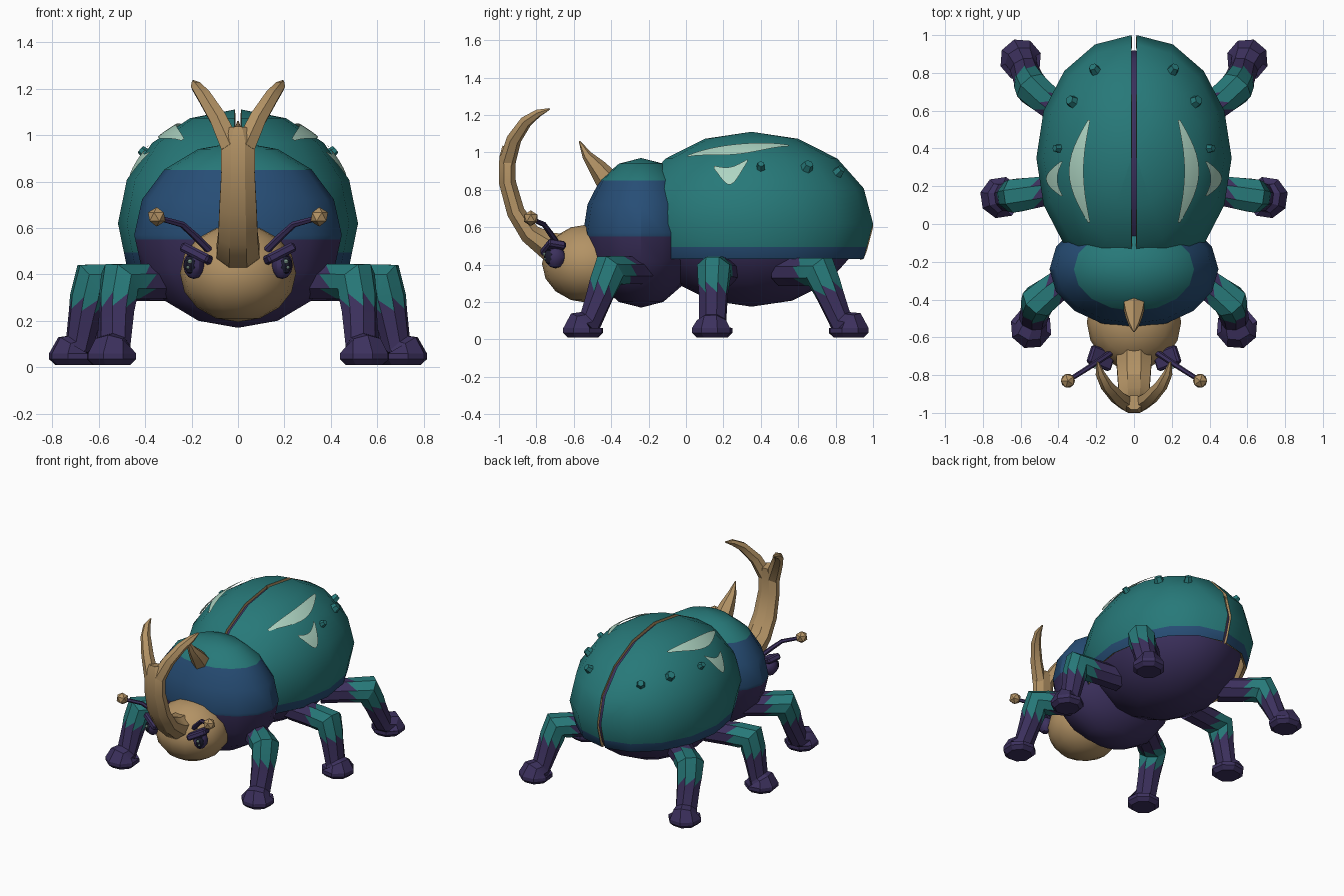
import bpy, bmesh, math
from mathutils import Vector, Matrix

if "Cube" in bpy.data.objects:
    bpy.data.objects.remove(bpy.data.objects["Cube"])


def material(name, color):
    m = bpy.data.materials.new(name)
    m.use_nodes = True
    m.diffuse_color = (*color, 1)
    m.node_tree.nodes["Principled BSDF"].inputs["Base Color"].default_value = (*color, 1)
    return m


TEAL = material("teal_shell", (0.02, 0.19, 0.19))
BLUE = material("deep_blue", (0.02, 0.075, 0.18))
PURPLE = material("dark_purple", (0.045, 0.03, 0.11))
TAN = material("horn_tan", (0.45, 0.29, 0.13))
PALE = material("pale_mint", (0.42, 0.66, 0.54))
DARK = material("eye_dark", (0.012, 0.012, 0.03))


def finish(bm, name, mats, mirror=False, angle=30, thickness=0):
    """Turn a bmesh into an object, apply its modifiers and shade it."""
    bmesh.ops.recalc_face_normals(bm, faces=bm.faces)
    mesh = bpy.data.meshes.new(name)
    bm.to_mesh(mesh)
    bm.free()
    for m in mats:
        mesh.materials.append(m)
    obj = bpy.data.objects.new(name, mesh)
    bpy.context.collection.objects.link(obj)
    bpy.ops.object.select_all(action='DESELECT')
    obj.select_set(True)
    bpy.context.view_layer.objects.active = obj
    if thickness:
        mod = obj.modifiers.new("thickness", 'SOLIDIFY')
        mod.thickness, mod.offset = thickness, -1
        mod.material_offset = mod.material_offset_rim = len(mats) - 1
        bpy.ops.object.modifier_apply(modifier=mod.name)
    if mirror:
        mod = obj.modifiers.new("mirror", 'MIRROR')
        mod.use_mirror_merge = False
        bpy.ops.object.modifier_apply(modifier=mod.name)
    bpy.ops.object.shade_smooth_by_angle(angle=math.radians(angle))
    return obj


def ellipsoid(center, radii, segments=16):
    bm = bmesh.new()
    bmesh.ops.create_uvsphere(bm, u_segments=segments, v_segments=segments // 2, radius=1)
    bmesh.ops.transform(bm, verts=bm.verts,
                        matrix=Matrix.Translation(center) @ Matrix.Diagonal((*radii, 1)))
    return bm


def cut(bm, point, normal, clear=False):
    bmesh.ops.bisect_plane(bm, geom=bm.verts[:] + bm.edges[:] + bm.faces[:], plane_co=point,
                           plane_no=normal, clear_outer=clear)


def bands(bm, levels):
    """Cut at descending heights; material index counts the levels above a face."""
    for z in levels:
        cut(bm, (0, 0, z), (0, 0, 1))
    for f in bm.faces:
        f.material_index = sum(f.calc_center_median().z < z for z in levels)


def tube(bm, rings, hint, sides=8, colored=(), zigzag=()):
    """Loft rings of (x, y, z, half width, half depth); hint is the width direction."""
    pts = [Vector(r[:3]) for r in rings]
    loops = []
    for i, r in enumerate(rings):
        a = (pts[i] - pts[max(i - 1, 0)]).normalized()
        b = (pts[min(i + 1, len(pts) - 1)] - pts[i]).normalized()
        t = (a + b).normalized()
        side = (Vector(hint) - t * t.dot(Vector(hint))).normalized()
        up = t.cross(side)
        turns = [2 * math.pi * (k + 0.5) / sides for k in range(sides)]
        loops.append([bm.verts.new(pts[i] + side * r[3] * math.cos(w) + up * r[4] * math.sin(w))
                      for w in turns])
    for i in range(len(loops) - 1):
        p, q = loops[i], loops[i + 1]
        for k in range(sides):
            n = (k + 1) % sides
            if i in zigzag:
                # the triangle that rests on the coloured ring takes the colour
                near, far = (p, q) if i - 1 in colored else (q, p)
                bm.faces.new((near[k], near[n], far[k])).material_index = 1
                bm.faces.new((near[n], far[n], far[k]))
            else:
                bm.faces.new((p[k], p[n], q[n], q[k])).material_index = int(i in colored)
    bm.faces.new(loops[0])
    bm.faces.new(loops[-1])


# Body
finish(ellipsoid((0, 0.35, 0.6), (0.47, 0.57, 0.425)), "abdomen", [PURPLE])
bm = ellipsoid((0, -0.24, 0.57), (0.447, 0.31, 0.4))
bands(bm, (0.85, 0.55))
finish(bm, "thorax", [TEAL, BLUE, PURPLE])
finish(ellipsoid((0, -0.52, 0.405), (0.25, 0.25, 0.21)), "head", [TAN])

# Wing covers: two half shells with a narrow slit between them
SHELL_C, SHELL_R = Vector((0, 0.35, 0.62)), Vector((0.503, 0.65, 0.49))
GAP = 0.014
bm = ellipsoid(SHELL_C, SHELL_R)
cut(bm, (0, 0, 0), (-1, 0, 0), True)
cut(bm, (0, 0, 0.43), (0, 0, -1), True)
cut(bm, (0, -0.14, 0), (0, -1, 0), True)
bands(bm, (0.495,))
bmesh.ops.translate(bm, verts=bm.verts, vec=(GAP, 0, 0))
finish(bm, "wing_covers", [TEAL, BLUE, TAN], mirror=True, thickness=0.022)


def on_shell(x, y, lift=1.0):
    u, v = (x - GAP) / SHELL_R.x, (y - SHELL_C.y) / SHELL_R.y
    n = Vector((u, v, math.sqrt(max(0, 1 - u * u - v * v))))
    p = SHELL_C + SHELL_R * n * lift + Vector((GAP, 0, 0))
    normal = Vector((n.x / SHELL_R.x, n.y / SHELL_R.y, n.z / SHELL_R.z)).normalized()
    return p, normal


# Raised studs on the wing covers
bm = bmesh.new()
for x, y, r in ((0.21, 0.82, 0.032), (0.33, 0.65, 0.036), (0.405, 0.4, 0.026)):
    p, n = on_shell(x, y)
    bmesh.ops.create_cone(bm, cap_ends=True, segments=6, radius1=r, radius2=r * 0.7, depth=0.04,
                          matrix=Matrix.Translation(p) @ n.to_track_quat('Z', 'Y').to_matrix().to_4x4())
finish(bm, "shell_studs", [TEAL], mirror=True)

# Pale crescents on the wing covers
bm = bmesh.new()
for x0, y0, length, inner, outer in ((0.23, 0.01, 0.54, 0.035, 0.1), (0.375, 0.15, 0.18, 0.028, 0.075)):
    rows = []
    for i in range(13):
        t = i / 12
        s = math.sin(math.pi * t)
        rows.append([bm.verts.new(on_shell(x0 + 0.004 * c + s * (inner + (outer - inner) * c / 3),
                                           y0 + length * t, 1.008)[0]) for c in range(4)])
    for p, q in zip(rows, rows[1:]):
        for c in range(3):
            bm.faces.new((p[c], p[c + 1], q[c + 1], q[c]))
finish(bm, "shell_crescents", [PALE], mirror=True)

# Great forked horn
bm = bmesh.new()
tube(bm, [(0, -0.6, 0.48, 0.1, 0.09), (0, -0.74, 0.5, 0.1, 0.08), (0, -0.835, 0.565, 0.092, 0.06),
          (0, -0.91, 0.68, 0.087, 0.052), (0, -0.955, 0.84, 0.078, 0.049),
          (0, -0.955, 0.97, 0.08, 0.047), (0, -0.945, 1.03, 0.045, 0.04)], (1, 0, 0))
finish(bm, "great_horn", [TAN])
bm = bmesh.new()
tube(bm, [(0.03, -0.955, 0.95, 0.05, 0.045), (0.085, -0.92, 1.07, 0.042, 0.04),
          (0.145, -0.855, 1.165, 0.034, 0.033), (0.18, -0.79, 1.21, 0.025, 0.022),
          (0.193, -0.73, 1.232, 0.006, 0.005)], (1, 0, -0.4), sides=6)
finish(bm, "horn_prongs", [TAN], mirror=True)

# Small horn on the thorax
bm = bmesh.new()
tube(bm, [(0, -0.42, 0.85, 0.065, 0.065), (0, -0.475, 0.92, 0.052, 0.048),
          (0, -0.53, 0.985, 0.03, 0.027), (0, -0.57, 1.06, 0.004, 0.004)], (1, 0, 0), sides=6)
finish(bm, "thorax_horn", [TAN])

# Antennae with knobs
bm = bmesh.new()
tube(bm, [(0.12, -0.68, 0.5, 0.017, 0.017), (0.18, -0.72, 0.56, 0.016, 0.016),
          (0.24, -0.76, 0.615, 0.014, 0.014), (0.35, -0.83, 0.645, 0.012, 0.012)], (0, 0, 1), sides=6)
finish(bm, "antennae", [PURPLE], mirror=True)
bm = bmesh.new()
bmesh.ops.create_icosphere(bm, subdivisions=1, radius=0.042,
                           matrix=Matrix.Translation((0.35, -0.83, 0.648)))
finish(bm, "antenna_knobs", [TAN], mirror=True)

# Eyes, pupils, glints and brows
finish(ellipsoid((0.19, -0.7, 0.44), (0.046, 0.055, 0.06), 12), "eyes", [PURPLE], mirror=True)
finish(ellipsoid((0.203, -0.728, 0.442), (0.03, 0.032, 0.042), 10), "pupils", [DARK], mirror=True)
for name, spot, r in (("upper_glints", (0.207, -0.756, 0.456), 0.01),
                      ("lower_glints", (0.215, -0.753, 0.43), 0.007)):
    finish(ellipsoid(spot, (r, r, r), 8), name, [PALE], mirror=True)
bm = bmesh.new()
bmesh.ops.create_cube(bm, size=1, matrix=Matrix.Translation((0.175, -0.71, 0.487))
                      @ Matrix.Rotation(math.radians(-27), 4, 'Y')
                      @ Matrix.Rotation(math.radians(20), 4, 'Z')
                      @ Matrix.Diagonal((0.14, 0.1, 0.042, 1)))
bmesh.ops.bevel(bm, geom=bm.edges[:], offset=0.01, segments=1, affect='EDGES')
finish(bm, "brows", [PURPLE], mirror=True)

# Legs: hip, teal knee with a zigzag border, shin and flared foot
for name, hip, knee, foot in (
        ("front_legs", (0.26, -0.22, 0.37), (0.51, -0.41, 0.37), (0.545, -0.55, 0)),
        ("middle_legs", (0.3, 0.2, 0.36), (0.63, 0.15, 0.37), (0.705, 0.14, 0)),
        ("rear_legs", (0.3, 0.52, 0.36), (0.54, 0.72, 0.36), (0.6, 0.87, 0))):
    h, k, f = Vector(hip), Vector(knee), Vector(foot)
    rings = [(*h, 0.09, 0.08), (*h.lerp(k, 0.55), 0.085, 0.08), (*h.lerp(k, 0.75), 0.09, 0.082),
             (*k, 0.095, 0.098), (*k.lerp(f, 0.2), 0.087, 0.082), (*k.lerp(f, 0.36), 0.08, 0.074),
             (*k.lerp(f, 0.75), 0.075, 0.07)]
    rings += [(f.x, f.y, z, r, r) for z, r in ((0.085, 0.085), (0.06, 0.112), (0.035, 0.112), (0.01, 0.085))]
    out = f - h
    bm = bmesh.new()
    tube(bm, rings, (-out.y, out.x, 0), colored=(2, 3), zigzag=(1, 4))
    finish(bm, name, [PURPLE, TEAL], mirror=True, angle=20)
